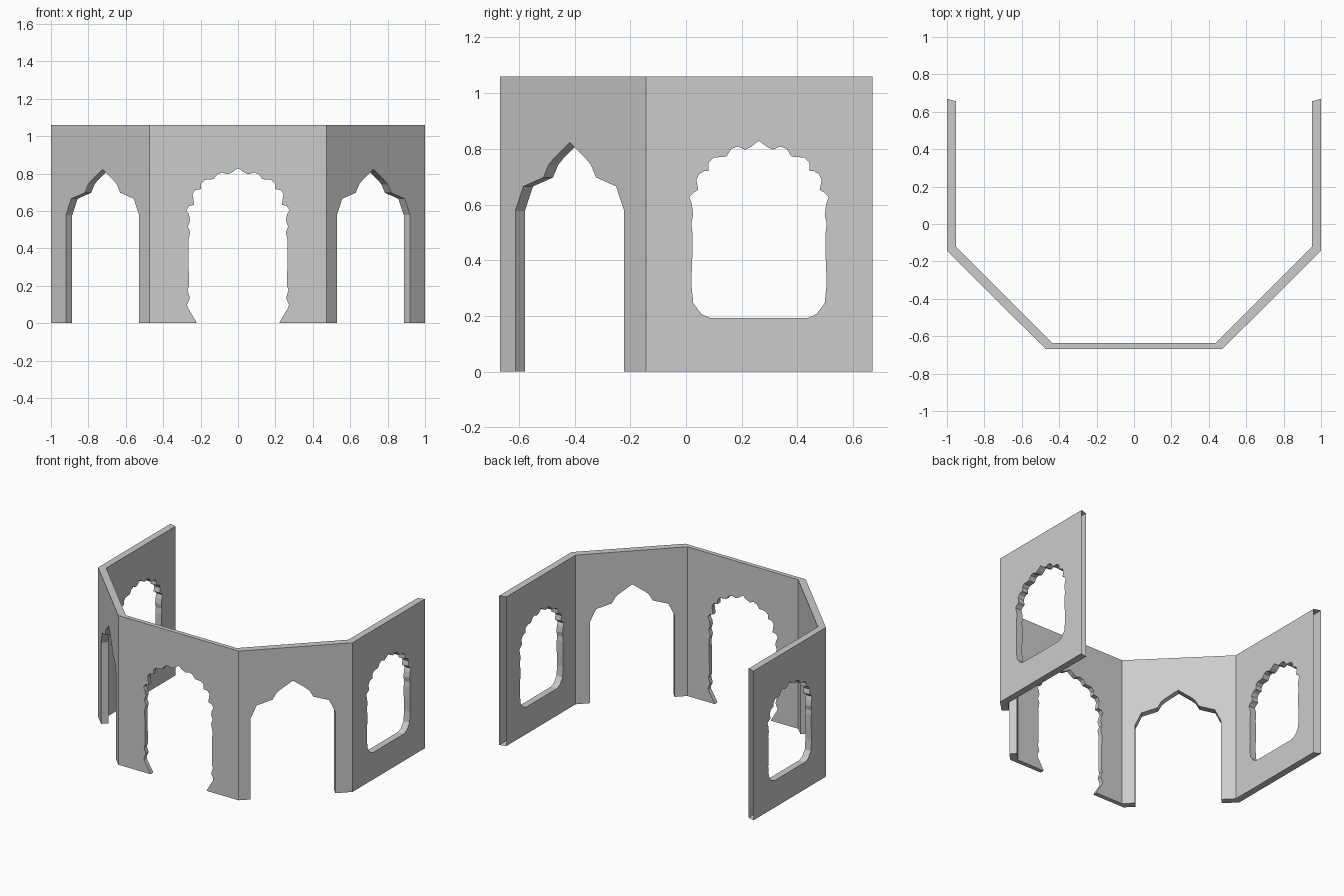
import bpy, bmesh
from mathutils import Vector

if "Cube" in bpy.data.objects:
    bpy.data.objects.remove(bpy.data.objects["Cube"])

H = 1.06

# Half profiles of the openings (offset from centre line, height), bottom to apex
scalloped_door = [(.22, 0), (.232, .022), (.27, .085), (.272, .1), (.257, .135), (.27, .175),
                  (.262, .2), (.266, .44), (.256, .485), (.268, .515), (.256, .55),
                  (.262, .58), (.275, .605), (.26, .627), (.234, .632), (.243, .69),
                  (.23, .711), (.198, .717), (.198, .745), (.178, .766), (.13, .77),
                  (.11, .796), (.085, .806), (.055, .796), (.03, .808), (0, .829)]
pointed_door = [(.277, 0), (.277, .577), (.236, .665), (.134, .697), (.108, .742),
                (.083, .764), (0, .822)]
scalloped_window = [(0, .192), (.175, .192), (.207, .207), (.236, .246), (.243, .318),
                    (.239, .42), (.239, .498), (.243, .53), (.236, .563), (.241, .6),
                    (.25, .628), (.236, .642), (.218, .653), (.225, .689), (.214, .71),
                    (.196, .72), (.182, .721), (.182, .75), (.164, .768), (.117, .772),
                    (.099, .8), (.077, .808), (.049, .797), (.027, .808), (0, .829)]


def panel(name, a, b, ia, ib, centre, profile, mirror=False):
    """Wall from outer corner a to b (inner corners ia, ib) with a symmetrical opening."""
    a, b, ia, ib = (Vector(p) for p in (a, b, ia, ib))
    length = (b - a).length
    d = (b - a) / length
    n = Vector((d.y, -d.x))
    inset = n * (a - ia).dot(n)
    bm = bmesh.new()

    def vert(u, z, inner):
        if inner:
            p = ia if u < 1e-5 else ib if u > length - 1e-5 else a + d * u - inset
        else:
            p = a + d * u
        return bm.verts.new((-p.x if mirror else p.x, p.y, z))

    for side, width in ((-1, centre), (1, length - centre)):
        loop = [(0, H), (width, H), (width, 0)]
        if profile[0][0] == 0:
            loop.append((0, 0))
        loop += profile
        outer = [vert(centre + side * u, z, False) for u, z in loop]
        inner = [vert(centre + side * u, z, True) for u, z in loop]
        bm.faces.new(outer)
        bm.faces.new(inner[::-1])
        # top, bottom and reveal faces; joints between panels stay open
        for i, (p, _) in enumerate(loop):
            j = (i + 1) % len(loop)
            q = loop[j][0]
            if p == q and p in (0, width):
                continue
            bm.faces.new((outer[i], inner[i], inner[j], outer[j]))
    bmesh.ops.remove_doubles(bm, verts=bm.verts, dist=1e-4)
    bmesh.ops.recalc_face_normals(bm, faces=bm.faces)
    mesh = bpy.data.meshes.new(name)
    bm.to_mesh(mesh)
    bm.free()
    bpy.context.collection.objects.link(bpy.data.objects.new(name, mesh))


# Front wall with the scalloped doorway
panel("front_wall", (-.473, -.668), (.473, -.668), (-.435, -.637), (.435, -.637),
      .473, scalloped_door)

# Angled walls with pointed doorways, side walls with scalloped windows
for label, m in (("right", False), ("left", True)):
    panel(label + "_angled_wall", (.473, -.668), (1, -.143), (.435, -.637), (.952, -.12),
          .355, pointed_door, m)
    panel(label + "_side_wall", (1, -.143), (1, .67), (.952, -.12), (.952, .656),
          .405, scalloped_window, m)
